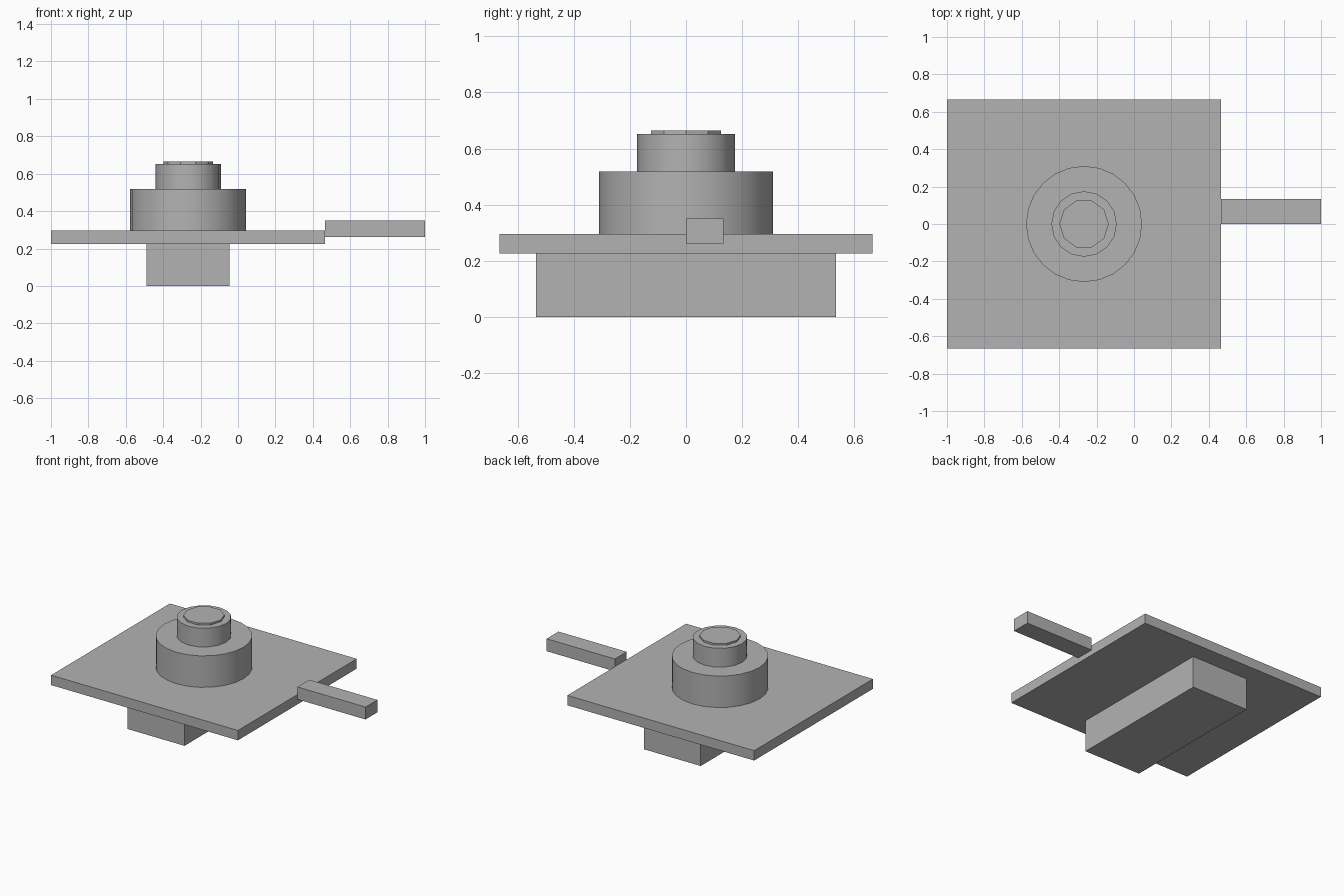
import bpy
import math

cube = bpy.data.objects.get("Cube")
if cube:
    bpy.data.objects.remove(cube, do_unlink=True)

grey = bpy.data.materials.new("plain grey")
grey.use_nodes = True
colour = (0.45, 0.45, 0.45, 1)
grey.diffuse_color = colour
grey.node_tree.nodes["Principled BSDF"].inputs["Base Color"].default_value = colour


def finish(name):
    obj = bpy.context.object
    obj.name = name
    obj.data.name = name
    obj.data.materials.append(grey)
    return obj


def box(name, low, high):
    centre = [(a + b) / 2 for a, b in zip(low, high)]
    bpy.ops.mesh.primitive_cube_add(size=1, location=centre)
    obj = finish(name)
    obj.scale = [b - a for a, b in zip(low, high)]
    bpy.ops.object.transform_apply(location=False, rotation=False, scale=True)


def drum(name, radius, bottom, top, sides, smooth=True):
    # Quarter turn puts a corner on the x axis
    bpy.ops.mesh.primitive_cylinder_add(
        vertices=sides, radius=radius, depth=top - bottom,
        location=(AXIS_X, 0, (bottom + top) / 2), rotation=(0, 0, math.pi / 2))
    finish(name)
    if smooth:
        bpy.ops.object.shade_smooth_by_angle(angle=math.radians(30))


AXIS_X = -0.267
PLATE_BOTTOM, PLATE_TOP = 0.225, 0.295
PLATE_RIGHT = 0.465

# Base block and the wide plate resting on it
box("base_block", (-0.49, -0.535, 0), (-0.045, 0.535, PLATE_BOTTOM))
box("plate", (-1, -0.665, PLATE_BOTTOM), (PLATE_RIGHT, 0.665, PLATE_TOP))

# Side bar reaching out from the plate edge
box("side_bar", (PLATE_RIGHT, 0, 0.262), (1, 0.133, 0.35))

# Stepped drums
drum("lower_drum", 0.31, PLATE_TOP, 0.518, 24)
drum("upper_drum", 0.175, 0.518, 0.651, 16)
drum("top_cap", 0.132, 0.651, 0.664, 10, smooth=False)
